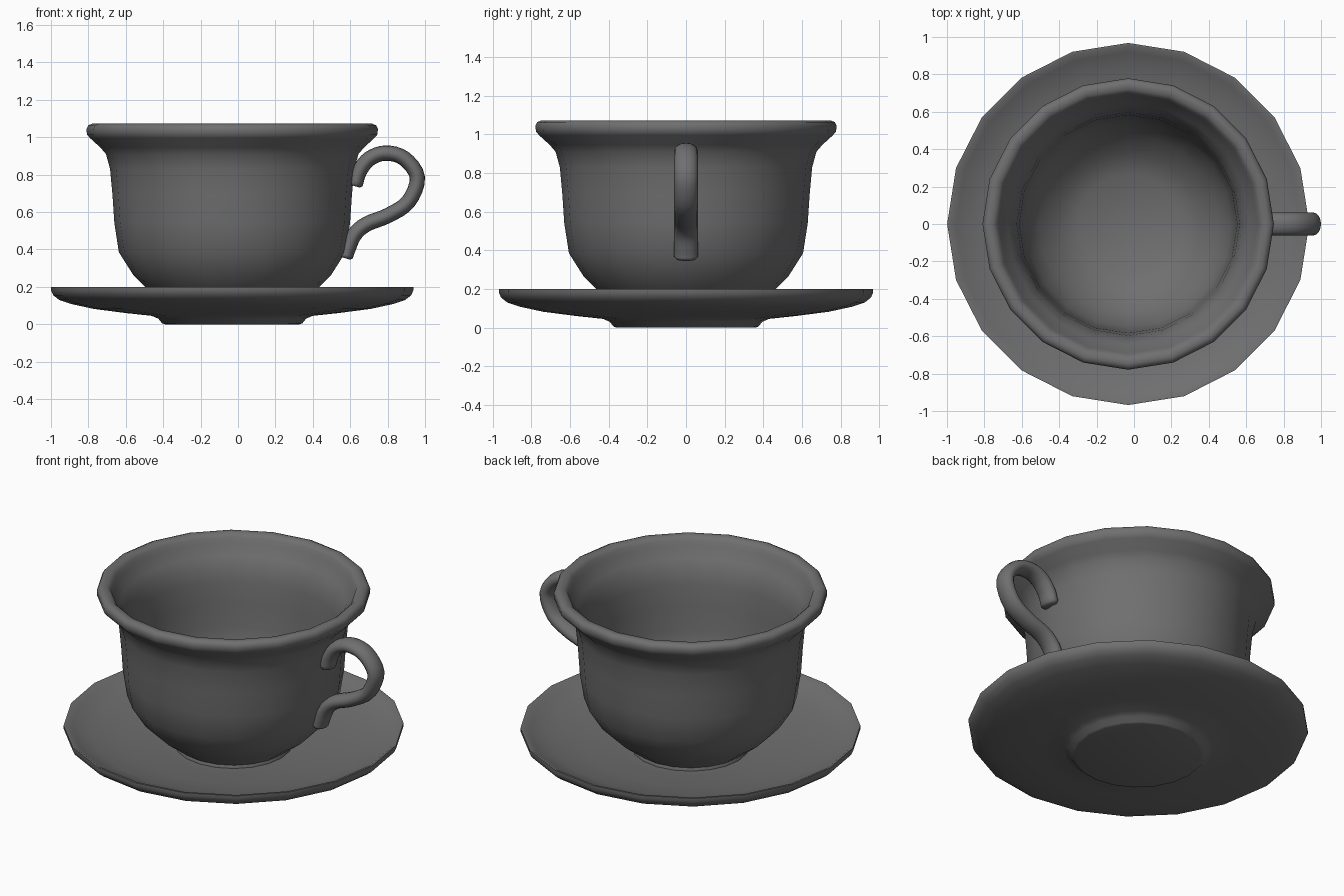
import bpy, bmesh, math
from mathutils import Vector

if "Cube" in bpy.data.objects:
    bpy.data.objects.remove(bpy.data.objects["Cube"])

CX = -0.031   # axis shared by cup and saucer
SIDES = 20

glaze = bpy.data.materials.new("dark_glaze")
glaze.diffuse_color = (0.16, 0.16, 0.16, 1)
glaze.use_nodes = True
glaze.node_tree.nodes["Principled BSDF"].inputs["Base Color"].default_value = glaze.diffuse_color


def finish(name, bm):
    bmesh.ops.recalc_face_normals(bm, faces=bm.faces[:])
    mesh = bpy.data.meshes.new(name)
    bm.to_mesh(mesh)
    bm.free()
    mesh.materials.append(glaze)
    ob = bpy.data.objects.new(name, mesh)
    bpy.context.collection.objects.link(ob)
    bpy.ops.object.select_all(action='DESELECT')
    ob.select_set(True)
    bpy.context.view_layer.objects.active = ob
    bpy.ops.object.shade_smooth_by_angle(angle=math.radians(60))
    return ob


def bridge(bm, a, b):
    n = len(a)
    for i in range(n):
        j = (i + 1) % n
        bm.faces.new((a[i], a[j], b[j], b[i]))


def lathe(name, profile):
    """Revolve (radius, z) points, capping the first and last rings."""
    bm = bmesh.new()
    rings = []
    for r, z in profile:
        rings.append([bm.verts.new((CX + r * math.cos(2 * math.pi * k / SIDES),
                                    r * math.sin(2 * math.pi * k / SIDES), z))
                      for k in range(SIDES)])
    for a, b in zip(rings, rings[1:]):
        bridge(bm, a, b)
    bm.faces.new(rings[0])
    bm.faces.new(rings[-1])
    return finish(name, bm)


def smooth_path(pts, steps):
    """Catmull-Rom curve through the points."""
    p = [Vector(q) for q in pts]
    p = [2 * p[0] - p[1]] + p + [2 * p[-1] - p[-2]]
    out = []
    for a, b, c, d in zip(p, p[1:], p[2:], p[3:]):
        for s in range(steps):
            t = s / steps
            out.append(0.5 * (2 * b + (c - a) * t + (2 * a - 5 * b + 4 * c - d) * t * t
                              + (3 * b - a - 3 * c + d) * t ** 3))
    out.append(p[-2])
    return out


def sweep(name, path, half_thick, half_width, sides=16):
    """Rounded tube along a path of (x, z) points, with softened ends."""
    bm = bmesh.new()
    last = len(path) - 1
    stations = []
    for i, c in enumerate(path):
        t = (path[min(i + 1, last)] - path[max(i - 1, 0)]).normalized()
        stations.append((c, t, 1.0))
    (c0, t0, _), (c1, t1, _) = stations[0], stations[-1]
    stations.insert(0, (c0 - t0 * 0.012, t0, 0.7))
    stations.append((c1 + t1 * 0.012, t1, 0.7))
    rings = []
    for c, t, s in stations:
        ring = []
        for k in range(sides):
            a = 2 * math.pi * k / sides
            u = half_thick * s * math.cos(a)
            v = half_width * (1 - (1 - s) * 0.6) * math.sin(a)
            ring.append(bm.verts.new((c.x - t.y * u, v, c.y + t.x * u)))
        rings.append(ring)
    for a, b in zip(rings, rings[1:]):
        bridge(bm, a, b)
    bm.faces.new(rings[0])
    bm.faces.new(rings[-1])
    return finish(name, bm)


# Saucer: foot, underside, rim, dished top, flat well
lathe("saucer", [
    (0.36, 0.0), (0.375, 0.005), (0.395, 0.03), (0.43, 0.045), (0.57, 0.06),
    (0.74, 0.082), (0.86, 0.108), (0.925, 0.13), (0.957, 0.155), (0.968, 0.18),
    (0.968, 0.20), (0.955, 0.20), (0.92, 0.177), (0.80, 0.137), (0.60, 0.103),
    (0.42, 0.085), (0.36, 0.077)])

# Cup: outside from the base up, rolled rim, then inside down to the floor
lathe("cup", [
    (0.335, 0.07), (0.335, 0.085), (0.33, 0.095), (0.36, 0.118), (0.46, 0.195),
    (0.53, 0.265), (0.606, 0.385), (0.63, 0.54), (0.64, 0.69), (0.653, 0.83),
    (0.675, 0.91), (0.705, 0.945), (0.76, 0.995), (0.777, 1.015), (0.779, 1.045),
    (0.77, 1.063), (0.75, 1.072), (0.72, 1.068), (0.70, 1.05), (0.69, 1.02),
    (0.645, 0.96), (0.612, 0.90), (0.596, 0.82), (0.583, 0.69), (0.574, 0.54),
    (0.55, 0.40), (0.48, 0.29), (0.38, 0.195), (0.27, 0.135)])

# Handle: ear-shaped loop
sweep("handle", smooth_path([
    (0.627, 0.75), (0.650, 0.82), (0.703, 0.885), (0.788, 0.915), (0.888, 0.887),
    (0.959, 0.785), (0.911, 0.655), (0.803, 0.582), (0.687, 0.535), (0.622, 0.478),
    (0.587, 0.40), (0.575, 0.365)], 4), 0.041, 0.061)
